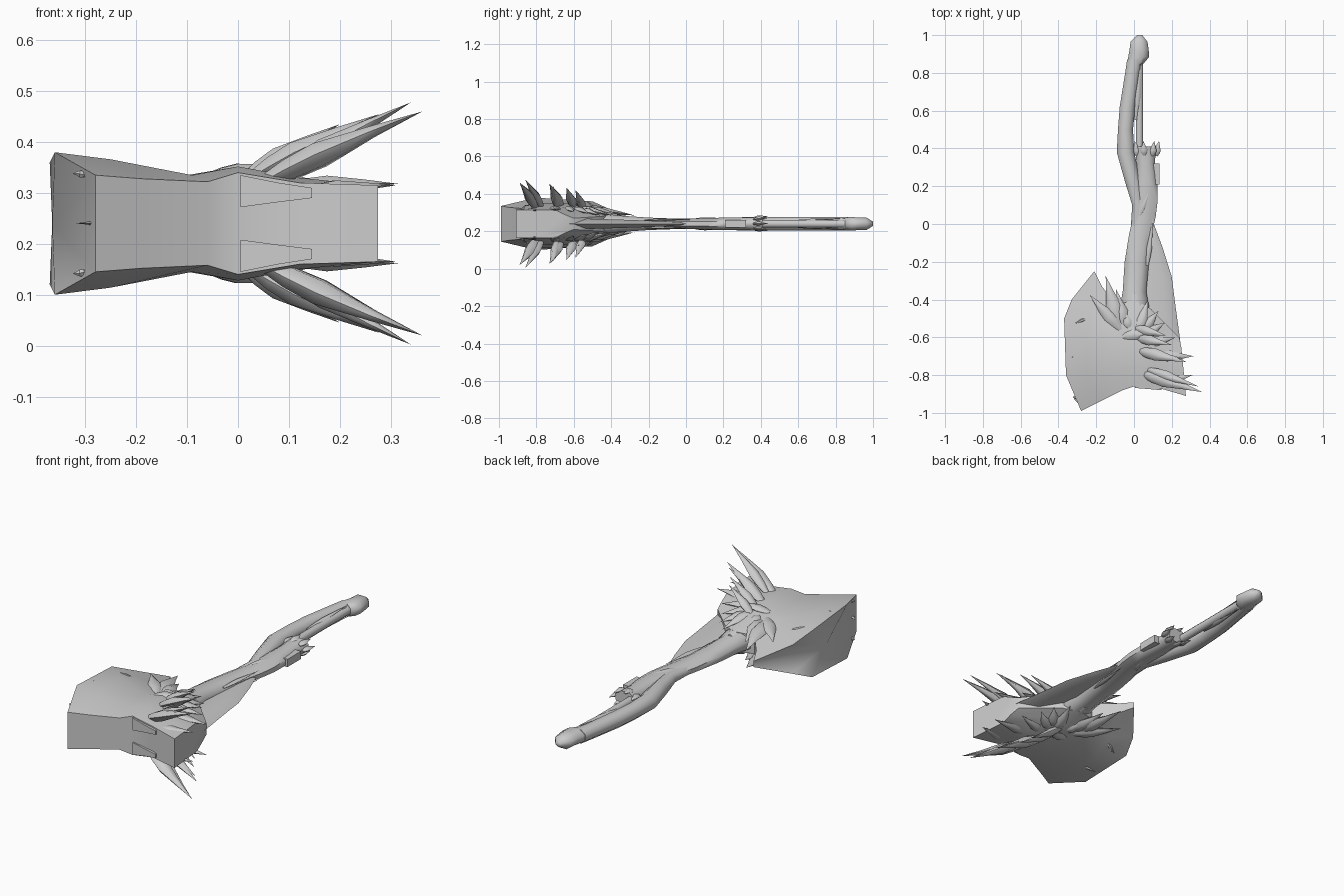
import bpy, bmesh, math
from mathutils import Vector

MID = 0.24  # height of the symmetry plane
steel = bpy.data.materials.new("plain grey")
steel.diffuse_color = (0.6, 0.6, 0.6, 1)


def finish(name, bm, angle=35):
    bmesh.ops.recalc_face_normals(bm, faces=bm.faces)
    me = bpy.data.meshes.new(name)
    bm.to_mesh(me)
    bm.free()
    ob = bpy.data.objects.new(name, me)
    bpy.context.collection.objects.link(ob)
    me.materials.append(steel)
    bpy.ops.object.select_all(action='DESELECT')
    ob.select_set(True)
    bpy.context.view_layer.objects.active = ob
    bpy.ops.object.shade_smooth_by_angle(angle=math.radians(angle))
    return ob


def skin(bm, rings):
    """Join point rings into a closed skin, a one-point ring being a tip."""
    vs = [[bm.verts.new(p) for p in r] for r in rings]
    for a, b in zip(vs, vs[1:]):
        n = max(len(a), len(b))
        for i in range(n):
            j = (i + 1) % n
            if len(a) == 1:
                bm.faces.new((a[0], b[i], b[j]))
            elif len(b) == 1:
                bm.faces.new((a[i], a[j], b[0]))
            else:
                bm.faces.new((a[i], a[j], b[j], b[i]))
    for r in (vs[0], vs[-1]):
        if len(r) > 2:
            bm.faces.new(r)


def strand(name, sections, sides=8):
    """Loft along y; each section is x left, x right, y, half height."""
    bm = bmesh.new()
    rings = []
    for x0, x1, y, h in sections:
        cx, rx = (x0 + x1) / 2, (x1 - x0) / 2
        rings.append([(cx + rx * math.cos(t), y, MID + h * math.sin(t))
                      for t in (2 * math.pi * (i + .5) / sides for i in range(sides))])
    skin(bm, rings)
    return finish(name, bm, 60)


def leaf(bm, base, tip, width, thick, belly=0.38, mirror=True):
    """Pointed blade: narrow root, broad belly and a sharp tip."""
    for s in ((1, -1) if mirror else (1,)):
        a = Vector((base[0], base[1], MID + s * base[2]))
        b = Vector((tip[0], tip[1], MID + s * tip[2]))
        d = (b - a).normalized()
        side = d.cross(Vector((0, 0, 1)))
        side.normalize()
        up = side.cross(d)
        rings = []
        for t, k in ((0, .45), (belly * .5, .85), (belly, 1), (.7, .45)):
            c = a.lerp(b, t) + up * s * thick * .2 * math.sin(math.pi * t)
            rings.append([c + side * width * k * math.cos(q) + up * thick * k * math.sin(q)
                          for q in (math.pi * i / 3 for i in range(6))])
        skin(bm, rings + [[b]])


# Flared hammer head: each row is one section (x, y, half height), left to right
head = [
    [(-.28, -.99, .095), (-.36, -.80, .14), (-.37, -.50, .12), (-.33, -.40, .075), (-.21, -.25, .015)],
    [(-.19, -.945, .088), (-.25, -.80, .126), (-.25, -.60, .126), (-.23, -.46, .08), (-.17, -.33, .028)],
    [(-.06, -.88, .082), (-.09, -.78, .095), (-.10, -.62, .095), (-.09, -.52, .08), (-.09, -.43, .045)],
    [(0, -.86, .10), (0, -.76, .112), (0, -.62, .112), (0, -.50, .085), (0, -.40, .055)],
    [(.12, -.865, .08), (.12, -.78, .09), (.11, -.65, .09), (.10, -.54, .065), (.09, -.45, .04)],
    [(.275, -.91, .075), (.265, -.80, .075), (.255, -.70, .075), (.25, -.65, .05), (.24, -.60, .03)],
]
bm = bmesh.new()
rings = [[(x, y, MID + h) for x, y, h in r] + [(x, y, MID - h) for x, y, h in reversed(r)] for r in head]
skin(bm, [[(-.365, -.62, MID)]] + rings)
finish("hammer_head", bm, 50)

# Stepped cheek bands on the striking end
for s in (1, -1):
    bm = bmesh.new()
    skin(bm, [[(x, y, MID + s * z) for y, z in ((-.858 - d, a), (-.858 - d, b), (-.80, b), (-.80, a))]
              for x, d, a, b in ((.005, .01, .032, .095), (.08, .016, .042, .08), (.145, .022, .05, .07))])
    finish("cheek_band", bm)

# Big crest spikes sweeping off the right of the head, on both faces
bm = bmesh.new()
for base, tip, w, t in (
        ((.04, -.79, .075), (.362, -.89, .22), .036, .028),
        ((.07, -.77, .085), (.34, -.86, .238), .027, .023),
        ((.02, -.67, .085), (.278, -.73, .215), .032, .026),
        ((.05, -.69, .085), (.255, -.71, .20), .024, .02),
        ((.01, -.60, .085), (.20, -.64, .195), .028, .022),
        ((.00, -.55, .075), (.17, -.59, .18), .026, .02),
        ((.09, -.70, .07), (.315, -.70, .078), .034, .02),
        ((.12, -.84, .06), (.31, -.80, .075), .03, .018)):
    leaf(bm, base, tip, w, t)
finish("crest_spikes", bm, 60)

# Smaller leaves layered around the neck
bm = bmesh.new()
for base, tip, w, t in (
        ((-.07, -.56, .08), (-.235, -.375, .07), .036, .02),
        ((-.08, -.54, .075), (-.15, -.275, .045), .042, .022),
        ((-.05, -.54, .075), (-.095, -.345, .045), .036, .022),
        ((-.02, -.56, .08), (-.06, -.45, .065), .03, .02),
        ((.02, -.58, .085), (.075, -.40, .045), .032, .02),
        ((.04, -.57, .075), (.13, -.46, .045), .03, .018),
        ((.04, -.60, .08), (.165, -.52, .055), .03, .018),
        ((.05, -.64, .08), (.22, -.60, .065), .03, .018),
        ((-.06, -.60, .092), (.10, -.57, .115), .03, .016),
        ((-.05, -.50, .055), (-.13, -.41, .04), .03, .02)):
    leaf(bm, base, tip, w, t)
finish("neck_leaves", bm, 60)

# Little thorns on the flared face
bm = bmesh.new()
for base, tip in (((-.30, -.92, .095), (-.325, -.915, .098)), ((-.27, -.72, .115), (-.34, -.70, .135)),
                  ((-.25, -.50, .09), (-.32, -.53, .118))):
    leaf(bm, base, tip, .01, .008)
leaf(bm, (-.27, -.95, 0), (-.32, -.925, 0), .012, .004, mirror=False)
finish("thorns", bm)

# Thin web between head and handle
bm = bmesh.new()
skin(bm, [[(.03, y, MID), (x * .6 + .03, y, MID + h), (x, y, MID), (x * .6 + .03, y, MID - h)]
          for x, y, h in ((.24, -.70, .035), (.245, -.62, .03), (.215, -.40, .024),
                          (.20, -.28, .02), (.15, -.12, .014), (.105, .0, .006))])
finish("web_fin", bm)

# Handle: lower grip, outer curved strand, straight rod
strand("lower_handle", [(-.08, .09, -.58, .075), (-.08, .085, -.43, .058), (-.065, .07, -.36, .048),
                        (-.055, .085, -.20, .036), (-.03, .10, -.05, .03), (-.01, .12, .04, .03),
                        (-.005, .13, .12, .034), (0, .13, .22, .036), (.01, .115, .32, .036), (0, .12, .41, .04)])
strand("curved_strand", [(-.02, .05, -.02, .022), (-.012, .06, .10, .03), (-.05, .04, .22, .036),
                         (-.095, .005, .38, .04), (-.088, -.002, .50, .04), (-.079, .01, .62, .04),
                         (-.05, .035, .80, .038), (-.04, .055, .87, .038)])
strand("straight_rod", [(.008, .05, .38, .022), (.008, .05, .90, .022)])
strand("pommel", [(-.038, .055, .85, .036), (-.035, .085, .885, .04), (-.028, .082, .92, .036),
                  (-.022, .075, .965, .036), (.015, .045, 1.0, .012)])

# Raised ridge wrapping the neck of the handle
strand("collar_sleeve", [(-.085, .08, -.45, .066), (-.035, .045, -.365, .054)], 6)

# Side block and crown of prongs at the middle of the handle
bm = bmesh.new()
skin(bm, [[(x, y, MID + z) for x, z in ((.09, -.02), (.135, -.02), (.135, .02), (.09, .02))] for y in (.21, .32)])
finish("side_block", bm)
bm = bmesh.new()
for i in range(7):
    a = 2 * math.pi * i / 7
    c, s = math.cos(a), math.sin(a)
    leaf(bm, (.065 + .05 * c, .36, .03 * s), (.065 + .068 * c, .44, .04 * s), .02, .012, mirror=False)
finish("crown_prongs", bm, 50)

# Raised slivers along the lower handle
bm = bmesh.new()
for base, tip in (((.07, -.22, .02), (.10, .03, .022)), ((.03, .04, .024), (.09, .20, .03)),
                  ((.01, .55, .012), (.035, .86, .03))):
    leaf(bm, base, tip, .014, .008)
finish("handle_slivers", bm, 50)
